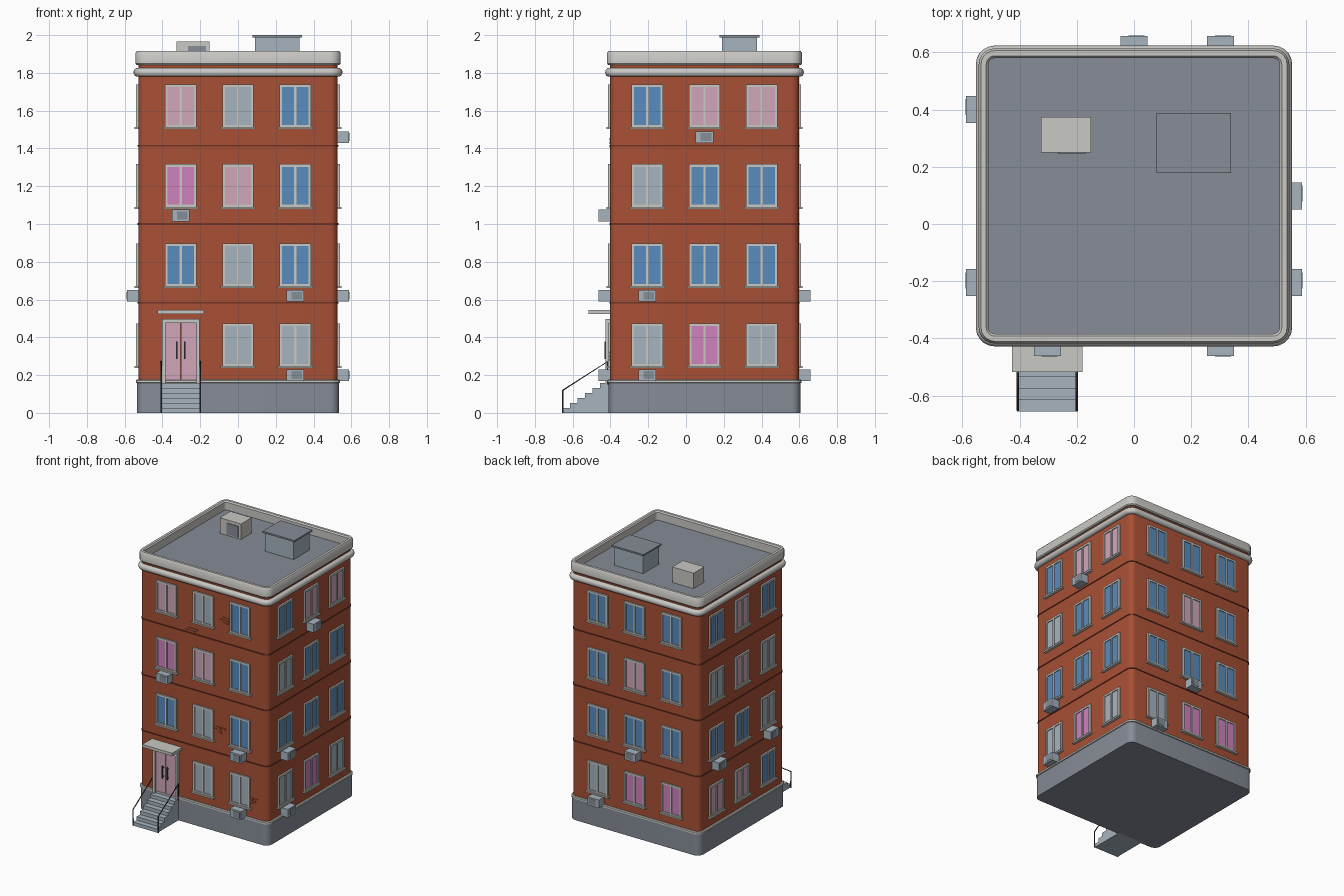
import bpy, bmesh, math

if "Cube" in bpy.data.objects:
    bpy.data.objects.remove(bpy.data.objects["Cube"])

HX, HY, CY = 0.527, 0.50, 0.098      # wall half sizes and centre


def material(name, rgb):
    lin = [((c / 255 + 0.055) / 1.055) ** 2.4 for c in rgb]
    m = bpy.data.materials.new(name)
    m.diffuse_color = (*lin, 1)
    m.use_nodes = True
    m.node_tree.nodes["Principled BSDF"].inputs["Base Color"].default_value = m.diffuse_color
    return m


BRICK = material("brick", (168, 80, 53))
DARK_BRICK = material("dark_brick", (112, 52, 36))
GREY = material("slate_grey", (134, 140, 151))
STONE = material("pale_stone", (201, 200, 196))
METAL = material("light_metal", (166, 180, 191))
BLUE = material("blue_glass", (88, 140, 190))
PINK = material("pale_pink_glass", (208, 166, 186))
MAGENTA = material("magenta_glass", (206, 130, 190))
DARK = material("dark_metal", (62, 66, 72))


def finish(name, bm, mat, smooth=False):
    bmesh.ops.recalc_face_normals(bm, faces=bm.faces)
    me = bpy.data.meshes.new(name)
    bm.to_mesh(me)
    bm.free()
    me.materials.append(mat)
    ob = bpy.data.objects.new(name, me)
    bpy.context.collection.objects.link(ob)
    if smooth:
        bpy.context.view_layer.objects.active = ob
        ob.select_set(True)
        bpy.ops.object.shade_smooth_by_angle(angle=math.radians(35))
        ob.select_set(False)
    return ob


def outline(off, z):
    """Rounded rectangle around the wall, grown by off."""
    r = max(0.04 + off, 0.012)
    pts = []
    for k, (sx, sy) in enumerate([(1, 1), (-1, 1), (-1, -1), (1, -1)]):
        for i in range(6):
            a = math.pi / 2 * (k + i / 5)
            pts.append((sx * (HX + off - r) + r * math.cos(a),
                        CY + sy * (HY + off - r) + r * math.sin(a), z))
    return pts


def surround(name, profile, mat, closed=False):
    """Sweep an (offset, height) profile around the building."""
    bm = bmesh.new()
    rings = [[bm.verts.new(p) for p in outline(*q)] for q in profile]
    n = len(rings[0])
    pairs = list(zip(rings, rings[1:])) + ([(rings[-1], rings[0])] if closed else [])
    for a, b in pairs:
        for i in range(n):
            j = (i + 1) % n
            bm.faces.new((a[i], a[j], b[j], b[i]))
    if not closed:
        bm.faces.new(rings[0])
        bm.faces.new(rings[-1])
    return finish(name, bm, mat, True)


def boxes(name, items, mat):
    """One object from (x0, x1, y0, y1, z0, z1) boxes."""
    bm = bmesh.new()
    for x0, x1, y0, y1, z0, z1 in items:
        vs = bmesh.ops.create_cube(bm, size=1)["verts"]
        for v in vs:
            v.co = (x1 if v.co.x > 0 else x0, y1 if v.co.y > 0 else y0,
                    z1 if v.co.z > 0 else z0)
    return finish(name, bm, mat)


def on_wall(side, u0, u1, o0, o1, z0, z1):
    """Box on a wall: u along the wall, o outward from it."""
    if side in "FB":
        s = -1 if side == "F" else 1
        a, b = sorted((CY + s * (HY + o0), CY + s * (HY + o1)))
        return (u0, u1, a, b, z0, z1)
    s = -1 if side == "L" else 1
    a, b = sorted((s * (HX + o0), s * (HX + o1)))
    return (a, b, CY + u0, CY + u1, z0, z1)


# Building shell, plinth, bands and parapet
surround("brick_walls", [(0, 0.15), (0, 1.846)], BRICK)
surround("plinth", [(0.008, 0), (0.008, 0.157)], GREY)
surround("plinth_trim", [(0.008, 0.157), (0.014, 0.16), (0.014, 0.172), (0.008, 0.177), (-0.01, 0.177)], STONE)
for z in (0.583, 1.0, 1.414):
    surround("floor_band", [(-0.005, z - 0.005), (0.004, z - 0.004), (0.004, z + 0.004), (-0.005, z + 0.005)], DARK_BRICK)
arc = [(0.006 + 0.02 * math.cos(a), 1.803 + 0.023 * math.sin(a))
       for a in [math.pi * (i / 8 - 0.5) for i in range(9)]]
surround("cornice", [(-0.01, 1.78)] + arc + [(-0.01, 1.826)], STONE)
surround("parapet", [(-0.018, 1.843), (0.010, 1.843), (0.016, 1.85), (0.016, 1.905),
                     (0.008, 1.917), (-0.010, 1.917), (-0.018, 1.908)], STONE, True)
surround("roof_deck", [(-0.012, 1.84), (-0.012, 1.85)], GREY)

# Windows: rows listed from top to bottom, columns along +x or +y
GLASS = {"b": BLUE, "p": PINK, "m": MAGENTA, "g": METAL}
PATTERN = {"F": ("pgb", "mpb", "bgb", ".gg"), "R": ("bpp", "gbb", "bbb", "gmg"),
           "B": ("bbb", "bpb", "bbb", "mmg"), "L": ("bpb", "gpg", "gbb", "bpp")}
ROW_Z = (1.51, 1.088, 0.668, 0.245)
COLS = (-0.303, 0, 0.303)
frames, sills, panes = [], [], {k: [] for k in GLASS}
for side, rows in PATTERN.items():
    for z, row in zip(ROW_Z, rows):
        for u, c in zip(COLS, row):
            if c == ".":
                continue
            w, t, h = 0.083, 0.014, 0.229
            for a, b in ((-w, -w + t), (-0.006, 0.006), (w - t, w)):
                frames.append(on_wall(side, u + a, u + b, -0.01, 0.012, z, z + h))
            for a, b in ((0, t), (h - t, h)):
                frames.append(on_wall(side, u - w, u + w, -0.01, 0.0115, z + a, z + b))
            sills.append(on_wall(side, u - 0.093, u + 0.093, -0.01, 0.02, z - 0.008, z + 0.003))
            panes[c].append(on_wall(side, u - w + 0.005, u + w - 0.005, -0.004, 0.005, z + 0.005, z + h - 0.005))
boxes("window_frames", frames, STONE)
boxes("window_sills", sills, STONE)
for key, items in panes.items():
    boxes("window_panes_" + GLASS[key].name, items, GLASS[key])

# Air conditioners with grilles
UNITS = [("F", -0.303, 1.045), ("F", 0.303, 0.62), ("F", 0.303, 0.2),
         ("R", 0, 1.46), ("R", -0.303, 0.62), ("R", -0.303, 0.2),
         ("B", 0, 0.62), ("B", 0.303, 0.2), ("L", 0.303, 0.62), ("L", -0.303, 0.62)]
boxes("air_conditioners", [on_wall(s, u - 0.047, u + 0.047, -0.01, 0.06, z - 0.031, z + 0.031)
                           for s, u, z in UNITS], METAL)
boxes("air_conditioner_grilles", [on_wall(s, u - 0.02, u + 0.036, 0.055, 0.062, z - 0.021, z + 0.021)
                                  for s, u, z in UNITS], GREY)

# Raised bricks on the front wall
bricks = []
for x, z in ((-0.10, 1.43), (0.18, 1.58), (0.13, 0.755), (0.40, 0.30)):
    for dx, dz in ((-0.03, 0), (0.012, 0.0), (-0.01, 0.018), (0.03, 0.018), (0.0, -0.018)):
        bricks.append(on_wall("F", x + dx - 0.018, x + dx + 0.018, -0.01, 0.004, z + dz - 0.006, z + dz + 0.006))
boxes("raised_bricks", bricks, BRICK)

# Entrance door, canopy and handles
DX = -0.303
boxes("door_frame", [on_wall("F", DX - 0.1, DX - 0.082, -0.01, 0.025, 0.155, 0.497),
                     on_wall("F", DX + 0.082, DX + 0.1, -0.01, 0.025, 0.155, 0.497),
                     on_wall("F", DX - 0.1, DX + 0.1, -0.01, 0.025, 0.477, 0.498)], STONE)
boxes("door_leaves", [on_wall("F", DX - 0.083, DX - 0.002, -0.01, 0.012, 0.155, 0.478),
                      on_wall("F", DX + 0.002, DX + 0.083, -0.01, 0.012, 0.155, 0.478)], PINK)
handles = []
for s in (-0.02, 0.02):
    handles.append(on_wall("F", DX + s - 0.004, DX + s + 0.004, 0.022, 0.03, 0.285, 0.378))
    for z in (0.295, 0.36):
        handles.append(on_wall("F", DX + s - 0.003, DX + s + 0.003, 0.01, 0.024, z, z + 0.008))
boxes("door_handles", handles, DARK)
boxes("door_canopy", [on_wall("F", DX - 0.123, DX + 0.123, -0.01, 0.115, 0.524, 0.545)], STONE)

# Entrance steps from an extruded stair profile
N, Y0, Y1, TOP = 6, -0.655, -0.40, 0.157
prof = [(Y1, 0), (Y0, 0)]
for i in range(N):
    y = Y0 + i * 0.04
    prof += [(y, TOP * (i + 1) / N), (y + 0.04 if i < N - 1 else Y1, TOP * (i + 1) / N)]
bm = bmesh.new()
face = bm.faces.new([bm.verts.new((DX - 0.1, y, z)) for y, z in prof])
ext = bmesh.ops.extrude_face_region(bm, geom=[face])["geom"]
bmesh.ops.translate(bm, vec=(0.2, 0, 0), verts=[v for v in ext if isinstance(v, bmesh.types.BMVert)])
finish("entrance_steps", bm, METAL)

# Handrails
for side, x in (("left", DX - 0.103), ("right", DX + 0.103)):
    cu = bpy.data.curves.new("handrail_" + side, "CURVE")
    cu.dimensions = "3D"
    cu.bevel_depth, cu.bevel_resolution, cu.use_fill_caps = 0.0045, 1, True
    sp = cu.splines.new("POLY")
    pts = [(-0.652, 0.0), (-0.652, 0.12), (-0.415, 0.272), (-0.415, 0.15)]
    sp.points.add(len(pts) - 1)
    for p, (y, z) in zip(sp.points, pts):
        p.co = (x, y, z, 1)
    cu.materials.append(DARK)
    bpy.context.collection.objects.link(bpy.data.objects.new("handrail_" + side, cu))

# Rooftop stair house and vent box
boxes("roof_house", [(0.09, 0.325, 0.19, 0.375, 1.845, 1.99)], METAL)
boxes("roof_house_lid", [(0.078, 0.34, 0.178, 0.388, 1.988, 2.0)], GREY)
boxes("roof_vent", [(-0.325, -0.15, 0.25, 0.375, 1.845, 1.965)], STONE)
boxes("roof_vent_opening", [(-0.265, -0.17, 0.245, 0.252, 1.86, 1.943)], GREY)
